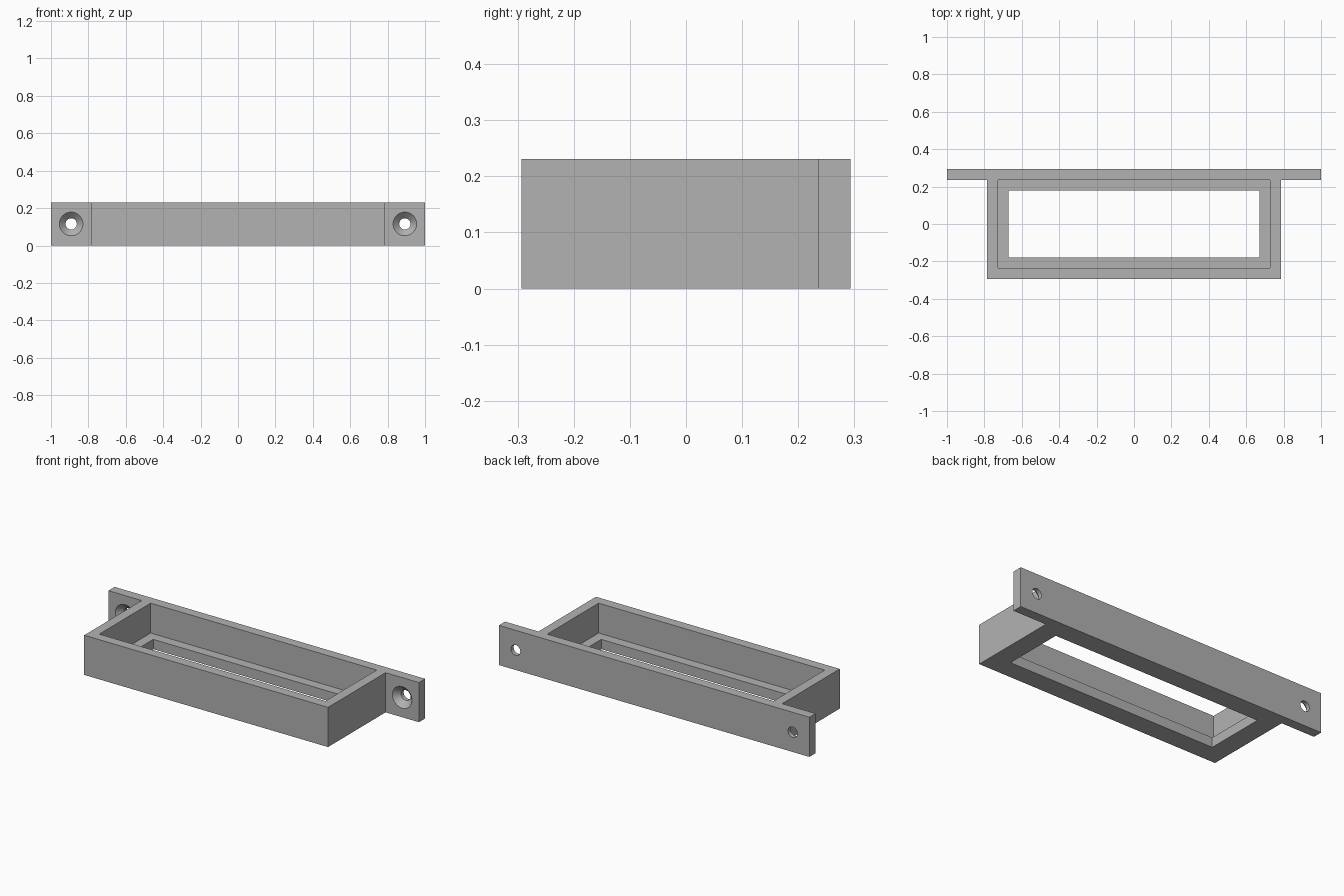
import bpy, bmesh, math

cube = bpy.data.objects.get("Cube")
if cube:
    bpy.data.objects.remove(cube, do_unlink=True)

# Overall sizes
HEIGHT = 0.231
DEPTH = 0.293          # half depth
WALL = 0.057
BODY = 0.785           # half width of the frame
FLANGE = DEPTH - WALL  # front face of the mounting flange

grey = bpy.data.materials.new("plain grey")
grey.use_nodes = True
grey.diffuse_color = (0.448, 0.448, 0.448, 1)
grey.node_tree.nodes["Principled BSDF"].inputs["Base Color"].default_value = grey.diffuse_color


def make_object(name, bm):
    bmesh.ops.recalc_face_normals(bm, faces=bm.faces)
    mesh = bpy.data.meshes.new(name)
    bm.to_mesh(mesh)
    bm.free()
    mesh.materials.append(grey)
    obj = bpy.data.objects.new(name, mesh)
    bpy.context.collection.objects.link(obj)
    return obj


def prism(name, outline, z0, z1):
    """Extrude an xy outline from z0 to z1."""
    bm = bmesh.new()
    face = bm.faces.new([bm.verts.new((x, y, z0)) for x, y in outline])
    top = bmesh.ops.extrude_face_region(bm, geom=[face])["geom"]
    bmesh.ops.translate(bm, vec=(0, 0, z1 - z0),
                        verts=[v for v in top if isinstance(v, bmesh.types.BMVert)])
    return make_object(name, bm)


def rectangle(hx, hy):
    return [(-hx, -hy), (hx, -hy), (hx, hy), (-hx, hy)]


def screw_hole(name, x, z, segments=48):
    """Countersunk drill shape, turned about the y axis."""
    profile = [(0.063, FLANGE - 0.05), (0.063, FLANGE),
               (0.03, FLANGE + 0.033), (0.03, DEPTH + 0.05)]
    bm = bmesh.new()
    rings = []
    for r, y in profile:
        angles = [math.tau * i / segments for i in range(segments)]
        rings.append([bm.verts.new((x + r * math.cos(a), y, z + r * math.sin(a)))
                      for a in angles])
    for a, b in zip(rings, rings[1:]):
        for i in range(segments):
            j = (i + 1) % segments
            bm.faces.new((a[i], a[j], b[j], b[i]))
    bm.faces.new(rings[0])
    bm.faces.new(rings[-1])
    return make_object(name, bm)


# Frame body with the wide mounting flange along the back
half = [(BODY, -DEPTH), (BODY, FLANGE), (1, FLANGE), (1, DEPTH)]
outline = half + [(-x, y) for x, y in reversed(half)]
frame = prism("flanged_frame", outline, 0, HEIGHT)

# Recess above the ledge, opening through it, and two screw holes
cutters = [
    prism("recess_cutter", rectangle(BODY - WALL, FLANGE), WALL, HEIGHT + 0.1),
    prism("opening_cutter", rectangle(BODY - 2 * WALL, FLANGE - WALL), -0.1, HEIGHT),
]
for side, label in ((1, "left"), (-1, "right")):
    cutters.append(screw_hole(label + "_hole_cutter", side * 0.892, HEIGHT / 2))

bpy.ops.object.select_all(action="DESELECT")
bpy.context.view_layer.objects.active = frame
frame.select_set(True)
for cutter in cutters:
    cutter.hide_render = True
    mod = frame.modifiers.new(cutter.name, "BOOLEAN")
    mod.operation = "DIFFERENCE"
    mod.solver = "EXACT"
    mod.object = cutter
    bpy.ops.object.modifier_apply(modifier=mod.name)
    bpy.data.objects.remove(cutter, do_unlink=True)

# Round hole walls, crisp edges elsewhere
bpy.ops.object.shade_smooth_by_angle(angle=math.radians(30))
